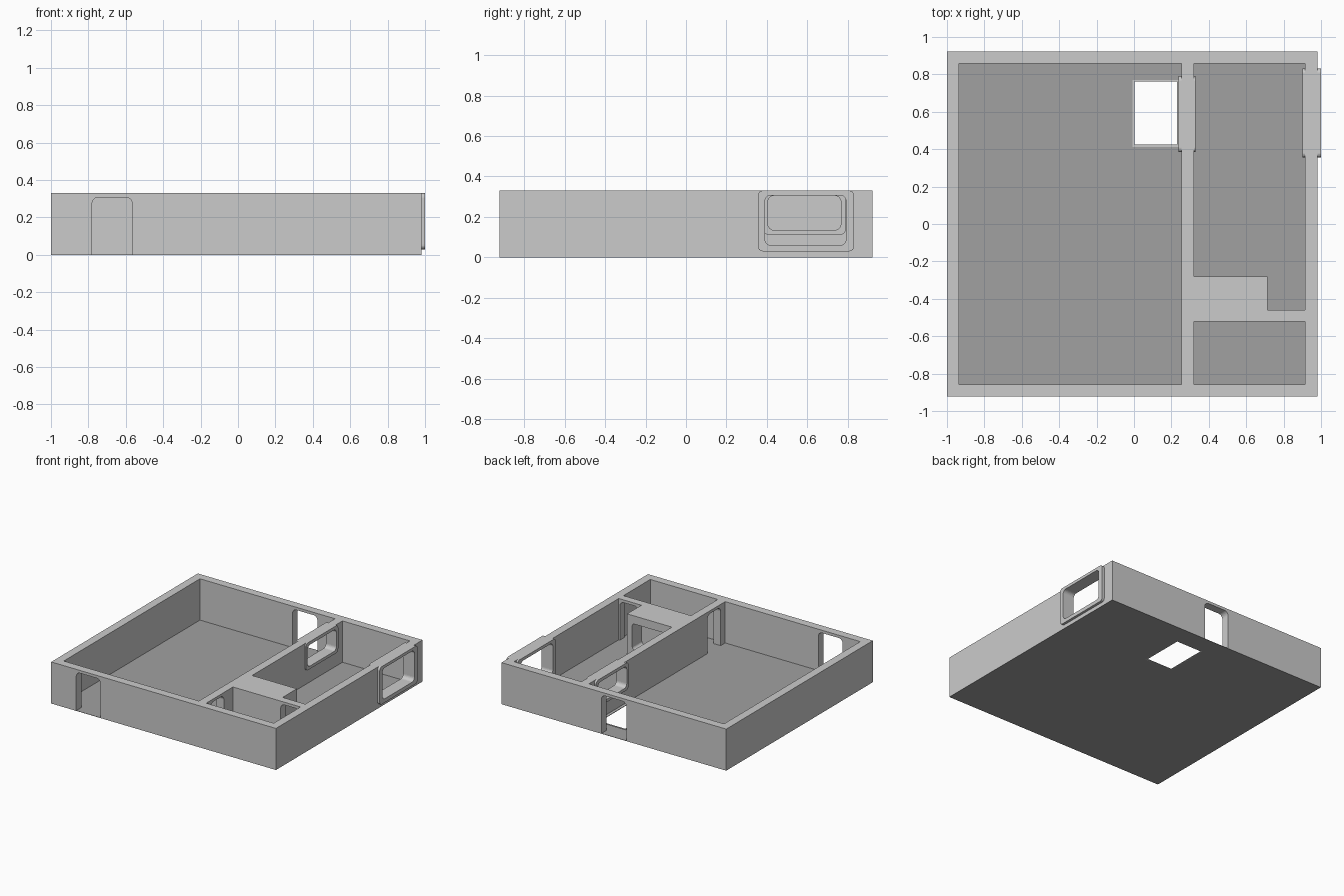
import bpy, bmesh, math
from mathutils import Vector

if "Cube" in bpy.data.objects:
    bpy.data.objects.remove(bpy.data.objects["Cube"])

H = 0.33          # wall height
Y = 0.922         # half depth of the building


def material(name, v):
    m = bpy.data.materials.new(name)
    m.diffuse_color = (v, v, v, 1)
    m.use_nodes = True
    m.node_tree.nodes["Principled BSDF"].inputs["Base Color"].default_value = m.diffuse_color
    return m


WALL = material("wall_grey", 0.555)
FLOOR = material("floor_grey", 0.355)


def make_obj(name, bm, mat=WALL):
    bmesh.ops.recalc_face_normals(bm, faces=bm.faces)
    me = bpy.data.meshes.new(name)
    bm.to_mesh(me)
    bm.free()
    me.materials.append(mat)
    ob = bpy.data.objects.new(name, me)
    bpy.context.collection.objects.link(ob)
    return ob


def box(name, x0, x1, y0, y1, z0, z1, mat=WALL):
    bm = bmesh.new()
    bmesh.ops.create_cube(bm, size=1)
    for v in bm.verts:
        v.co = Vector(((x0 + x1) / 2 + v.co.x * (x1 - x0),
                       (y0 + y1) / 2 + v.co.y * (y1 - y0),
                       (z0 + z1) / 2 + v.co.z * (z1 - z0)))
    return make_obj(name, bm, mat)


def rounded(name, axis, d0, d1, u0, u1, z0, z1, r):
    """Rounded rectangle in the (u, z) plane, extruded from d0 to d1 along axis."""
    pts = []
    corners = ((u1 - r, z1 - r, 0), (u0 + r, z1 - r, 90),
               (u0 + r, z0 + r, 180), (u1 - r, z0 + r, 270))
    for cu, cz, start in corners:
        for i in range(7):
            a = math.radians(start + 15 * i)
            pts.append((cu + r * math.cos(a), cz + r * math.sin(a)))
    bm = bmesh.new()
    place = (lambda d, u, z: (d, u, z)) if axis == 'x' else (lambda d, u, z: (u, d, z))
    face = bm.faces.new([bm.verts.new(place(d0, u, z)) for u, z in pts])
    ext = bmesh.ops.extrude_face_region(bm, geom=[face])
    moved = [g for g in ext['geom'] if isinstance(g, bmesh.types.BMVert)]
    bmesh.ops.translate(bm, verts=moved, vec=place(d1 - d0, 0, 0))
    return make_obj(name, bm)


def cut(target, cutter):
    mod = target.modifiers.new("cut", 'BOOLEAN')
    mod.operation = 'DIFFERENCE'
    mod.solver = 'EXACT'
    mod.object = cutter
    bpy.context.view_layer.objects.active = target
    bpy.ops.object.modifier_apply(modifier=mod.name)
    bpy.data.objects.remove(cutter, do_unlink=True)


# Walls: solid block with the rooms cut out
walls = box("walls", -1, 0.98, -Y, Y, 0, H)
rooms = [(-0.935, 0.255, -0.857, 0.857),    # main room
         (0.32, 0.915, -0.28, 0.857),       # side room
         (0.715, 0.915, -0.46, -0.2),       # passage beside the block
         (0.32, 0.915, -0.857, -0.52)]      # small front room
for r in rooms:
    cut(walls, box("room_cutter", *r, -0.1, 0.5))

# Doorways with rounded tops
doors = [('y', -1.0, -0.8, -0.78, -0.565),  # front door
         ('y', 0.8, 1.0, -0.12, 0.10),      # back door
         ('x', 0.2, 0.37, -0.80, -0.635),   # main room to small room
         ('y', -0.56, -0.42, 0.74, 0.905)]  # passage to small room
for d in doors:
    cut(walls, rounded("door_cutter", *d, -0.1, 0.308, 0.035))

# Alcove in the solid block
cut(walls, rounded("alcove_cutter", 'y', -0.40, -0.2, 0.365, 0.67, 0.06, 0.265, 0.02))

# Windows: opening through the wall plus a projecting rounded frame
windows = [("side_window_frame", 0.90, 1.0, (0.355, 0.832, 0.03, H), (0.39, 0.792, 0.06, 0.307)),
           ("inner_window_frame", 0.238, 0.33, (0.384, 0.79, 0.112, H), (0.405, 0.766, 0.135, 0.305))]
for name, x0, x1, outer, inner in windows:
    cut(walls, rounded("window_cutter", 'x', x0 - 0.05, x1 + 0.05, *inner, 0.03))
    frame = rounded(name, 'x', x0, x1, *outer, 0.025)
    cut(frame, rounded("frame_cutter", 'x', x0 - 0.05, x1 + 0.05, *inner, 0.03))

# Thin dark floor with the stair opening and its narrow rim
floor = box("floor", -1, 0.98, -Y, Y, -0.001, 0.001, FLOOR)
cut(floor, box("floor_cutter", -0.005, 0.235, 0.417, 0.767, -0.1, 0.1, FLOOR))
rim = box("floor_opening_rim", -0.009, 0.239, 0.413, 0.771, -0.001, 0.004)
cut(rim, box("rim_cutter", 0.003, 0.229, 0.424, 0.762, -0.1, 0.1))
